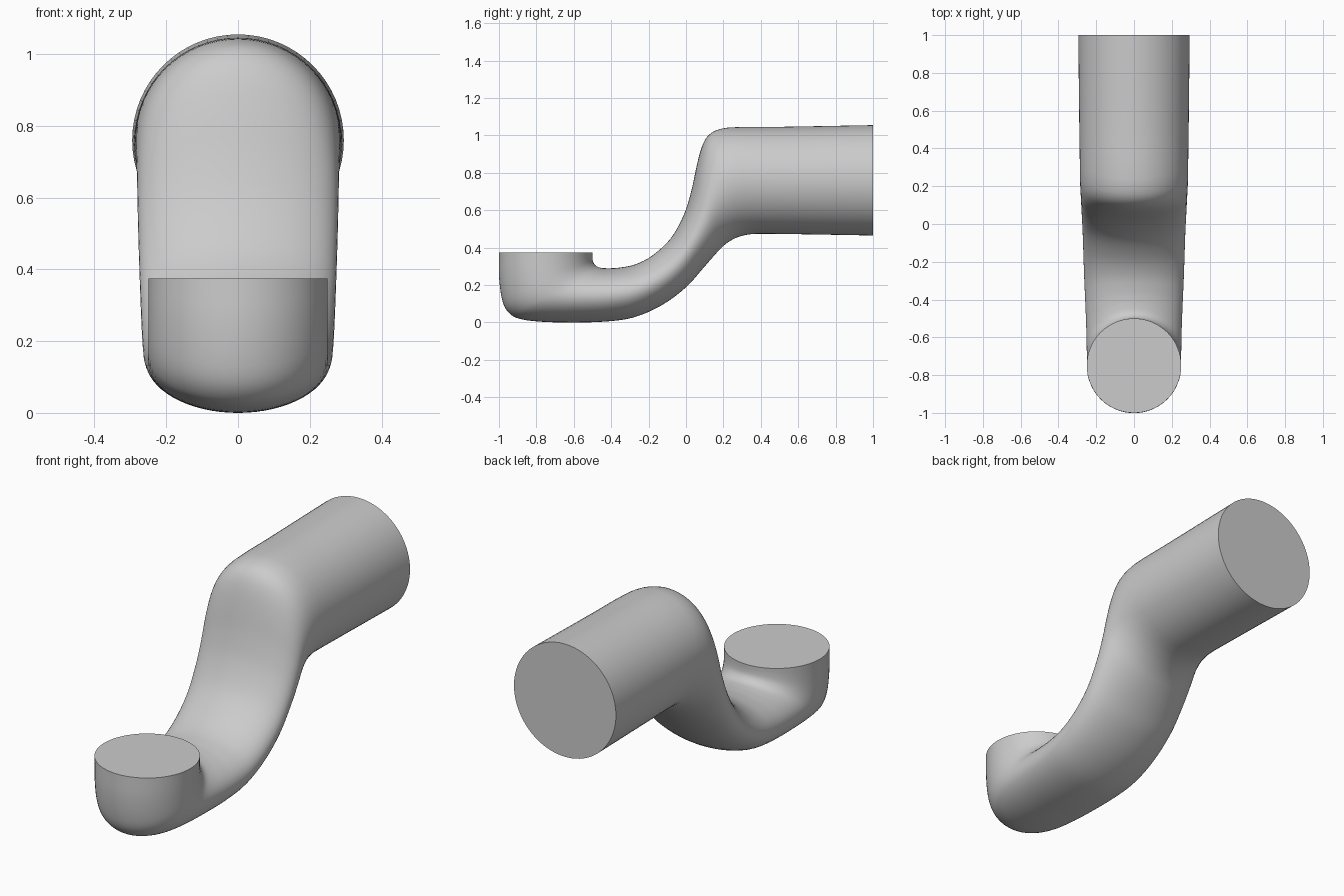
import bpy, bmesh, math
from mathutils import Vector

if "Cube" in bpy.data.objects:
    bpy.data.objects.remove(bpy.data.objects["Cube"])

# Cross-section stations: inner (y, z), outer (y, z), half width in x
STATIONS = [
    (-.50, .375, -1.0, .375, .25), (-.50, .345, -1.0, .25, .25),
    (-.495, .32, -.985, .13, .25), (-.48, .302, -.96, .067, .25),
    (-.46, .293, -.91, .026, .25), (-.43, .290, -.80, .006, .251),
    (-.40, .290, -.62, .000, .254), (-.35, .294, -.43, .005, .259),
    (-.27, .311, -.28, .027, .264), (-.18, .358, -.13, .092, .268),
    (-.08, .452, .00, .188, .272), (-.01, .58, .09, .288, .276),
    (.03, .71, .16, .368, .279), (.06, .85, .21, .418, .281),
    (.085, .94, .26, .449, .283), (.115, .995, .31, .466, .285),
    (.16, 1.027, .36, .473, .286), (.24, 1.043, .42, .474, .287),
    (.50, 1.046, .60, .472, .290), (1.0, 1.055, 1.0, .465, .295),
]
SIDES, STEPS = 64, 4


def smooth_stations(pts):
    """Catmull-Rom interpolation with chord-based spacing."""
    vs = [Vector(p) for p in pts]
    t = [0.0]
    for a, b in zip(vs, vs[1:]):
        t.append(t[-1] + (b - a).length)
    last = len(vs) - 1

    def tangent(i):
        lo, hi = max(i - 1, 0), min(i + 1, last)
        return (vs[hi] - vs[lo]) / (t[hi] - t[lo])

    out = []
    for i in range(last):
        h = t[i + 1] - t[i]
        for k in range(STEPS):
            s = k / STEPS
            out.append(vs[i] * (2*s**3 - 3*s**2 + 1) + tangent(i) * h * (s**3 - 2*s**2 + s)
                       + vs[i + 1] * (3*s**2 - 2*s**3) + tangent(i + 1) * h * (s**3 - s**2))
    return out + [vs[-1]]


# Loft elliptical rings along the bent pipe
bm = bmesh.new()
rings = []
for iy, iz, oy, oz, w in smooth_stations(STATIONS):
    inner, outer = Vector((0, iy, iz)), Vector((0, oy, oz))
    mid, half = (inner + outer) / 2, (inner - outer) / 2
    ring = []
    for k in range(SIDES):
        a = 2 * math.pi * k / SIDES
        ring.append(bm.verts.new(mid + half * math.cos(a) + Vector((w * math.sin(a), 0, 0))))
    rings.append(ring)
for r0, r1 in zip(rings, rings[1:]):
    for k in range(SIDES):
        n = (k + 1) % SIDES
        bm.faces.new((r0[k], r0[n], r1[n], r1[k]))

# Flat end caps
bm.faces.new(rings[0])
bm.faces.new(rings[-1])
bmesh.ops.recalc_face_normals(bm, faces=bm.faces)

mesh = bpy.data.meshes.new("bent_pipe")
bm.to_mesh(mesh)
bm.free()
pipe = bpy.data.objects.new("bent_pipe", mesh)
bpy.context.collection.objects.link(pipe)
bpy.context.view_layer.objects.active = pipe
pipe.select_set(True)
bpy.ops.object.shade_smooth_by_angle(angle=math.radians(40))
